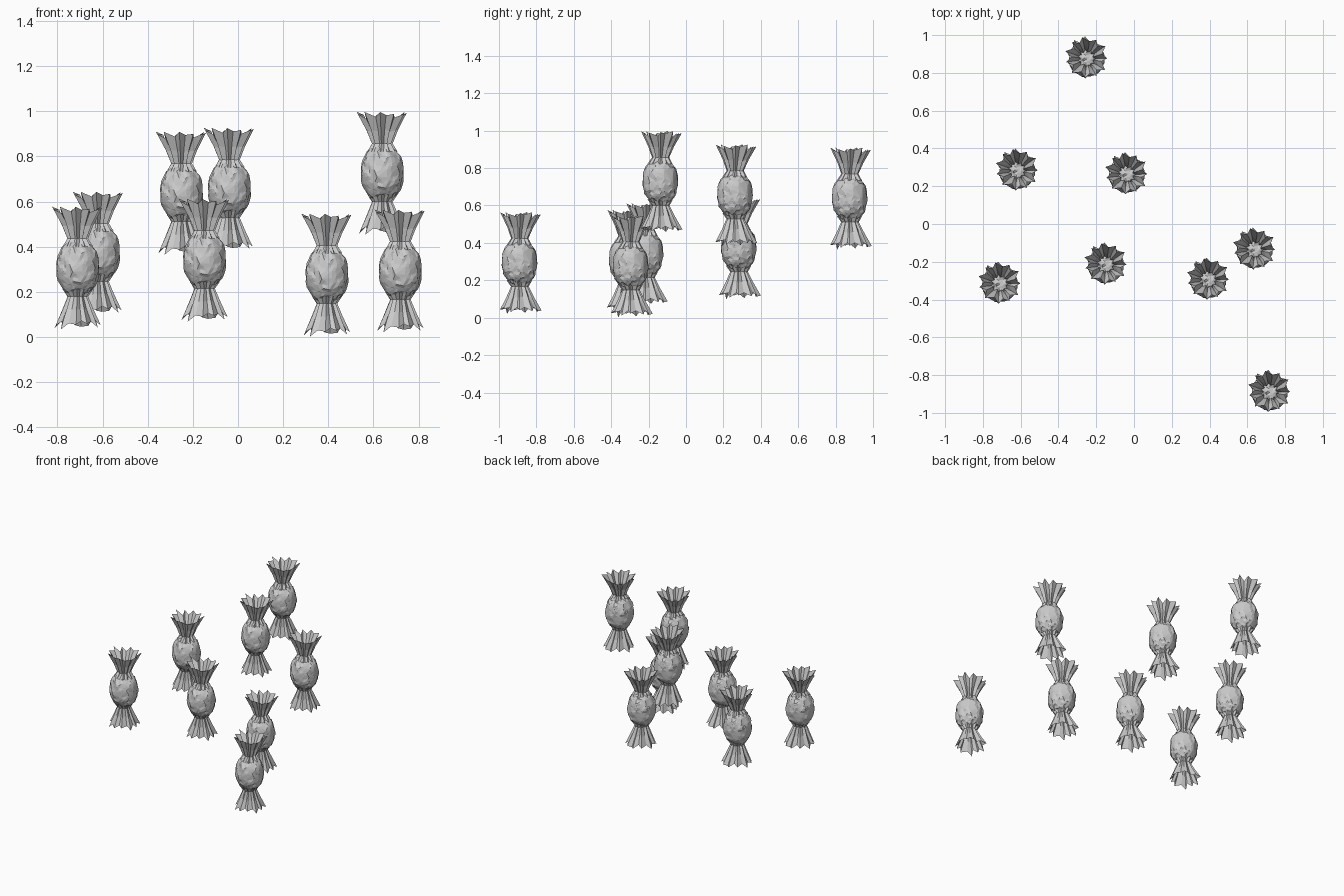
import bpy, bmesh, math, random
from mathutils import Vector, noise

if "Cube" in bpy.data.objects:
    bpy.data.objects.remove(bpy.data.objects["Cube"])

random.seed(4)
PLEATS = 11


def finish(bm, name):
    mesh = bpy.data.meshes.new(name)
    bm.to_mesh(mesh)
    bm.free()
    return mesh


def body_mesh():
    # crumpled, slightly boxy ellipsoid made of flat facets
    bm = bmesh.new()
    bmesh.ops.create_icosphere(bm, subdivisions=4, radius=1)
    for v in bm.verts:
        d = v.co.normalized()
        r = math.hypot(d.x, d.y)
        k = (r ** 2.35 + abs(d.z) ** 2.35) ** (-1 / 2.35)
        k *= 0.975 + 0.045 * noise.cell(d * 3.7 + Vector((9.3, 4.1, 7.7)))
        v.co = Vector((d.x * 0.096, d.y * 0.096, d.z * 0.122)) * k
    # merge small triangles into irregular planar patches
    bmesh.ops.dissolve_limit(bm, angle_limit=math.radians(11),
                             verts=bm.verts, edges=bm.edges)
    bmesh.ops.triangulate(bm, faces=bm.faces)
    return finish(bm, "wrapped_body")


def flare_mesh(name, sign, rows):
    # rows: height from the centre, ridge radius, valley radius
    bm = bmesh.new()
    n = PLEATS * 2
    ang = [(i + random.uniform(-0.3, 0.3)) * math.tau / n for i in range(n)]
    tip = [random.uniform(-0.022, 0.006) for _ in range(n)]
    wob = [random.uniform(0.93, 1.04) for _ in range(n)]
    rings = []
    for j, (z, ridge, valley) in enumerate(rows):
        t = j / (len(rows) - 1)
        ring = []
        for i in range(n):
            r = (valley if i % 2 else ridge) * (1 + (wob[i] - 1) * t)
            h = z + (tip[i] - (0.012 if i % 2 else 0)) * t ** 3
            ring.append(bm.verts.new((r * math.cos(ang[i]),
                                      r * math.sin(ang[i]) + 0.008 * t, sign * h)))
        rings.append(ring)
    for a, b in zip(rings, rings[1:]):
        for i in range(n):
            k = (i + 1) % n
            f = (a[i], a[k], b[k], b[i])
            bm.faces.new(f if sign > 0 else f[::-1])
    return finish(bm, name)


body = body_mesh()
top = flare_mesh("top_twist", 1, [(0.095, 0.068, 0.055), (0.13, 0.047, 0.034),
                                  (0.19, 0.072, 0.052), (0.267, 0.114, 0.086)])
bottom = flare_mesh("bottom_twist", -1, [(0.095, 0.068, 0.055), (0.128, 0.047, 0.036),
                                         (0.19, 0.074, 0.056), (0.268, 0.110, 0.087)])

# centre of each sweet
centres = [(-0.25, 0.874, 0.639), (-0.618, 0.281, 0.373), (-0.038, 0.261, 0.656),
           (-0.71, -0.318, 0.307), (-0.148, -0.217, 0.342), (0.394, -0.297, 0.276),
           (0.639, -0.138, 0.727), (0.719, -0.891, 0.294)]
for i, c in enumerate(centres, 1):
    for mesh in (body, top, bottom):
        ob = bpy.data.objects.new(f"sweet_{i}_{mesh.name}", mesh)
        ob.location = c
        bpy.context.collection.objects.link(ob)
